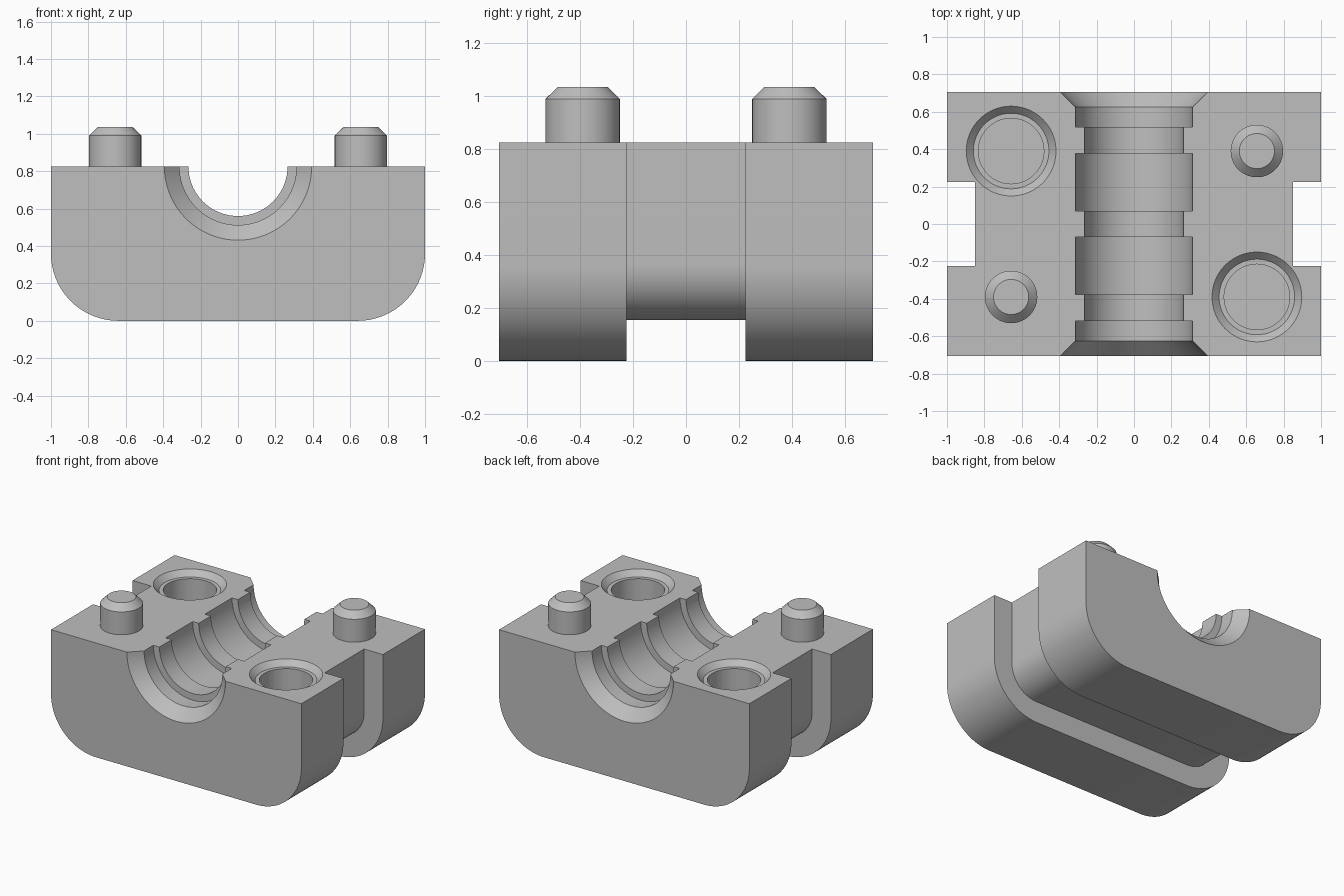
import bpy, bmesh
from math import sin, cos, pi, radians
from mathutils import Matrix

if "Cube" in bpy.data.objects:
    bpy.data.objects.remove(bpy.data.objects["Cube"])

TOP, HALF_DEPTH = 0.825, 0.705

grey = bpy.data.materials.new("plain grey")
grey.use_nodes = True
grey.diffuse_color = (0.52, 0.52, 0.52, 1)
grey.node_tree.nodes["Principled BSDF"].inputs["Base Color"].default_value = (0.52, 0.52, 0.52, 1)


def make_object(name, bm):
    bmesh.ops.recalc_face_normals(bm, faces=bm.faces)
    mesh = bpy.data.meshes.new(name)
    bm.to_mesh(mesh)
    bm.free()
    mesh.materials.append(grey)
    obj = bpy.data.objects.new(name, mesh)
    bpy.context.collection.objects.link(obj)
    return obj


def u_outline(half_width, bottom, radius, top, steps=24):
    """Outline in x and z: flat top, rounded lower corners, left to right."""
    right = []
    for i in range(steps + 1):
        a = pi / 2 * i / steps
        right.append((half_width - radius + radius * sin(a),
                      bottom + radius - radius * cos(a)))
    right.append((half_width, top))
    return [(-x, z) for x, z in reversed(right)] + right


def prism(name, outline, half_depth):
    bm = bmesh.new()
    face = bm.faces.new([bm.verts.new((x, -half_depth, z)) for x, z in outline])
    moved = bmesh.ops.extrude_face_region(bm, geom=[face])["geom"]
    verts = [v for v in moved if isinstance(v, bmesh.types.BMVert)]
    bmesh.ops.translate(bm, verts=verts, vec=(0, 2 * half_depth, 0))
    return make_object(name, bm)


def lathe(name, profile, matrix, sides=72):
    """Solid of revolution from (radius, height) pairs."""
    bm = bmesh.new()
    rings = [[bm.verts.new((r * cos(2 * pi * i / sides), r * sin(2 * pi * i / sides), h))
              for i in range(sides)] for r, h in profile]
    for low, high in zip(rings, rings[1:]):
        for i in range(sides):
            j = (i + 1) % sides
            bm.faces.new((low[i], low[j], high[j], high[i]))
    bm.faces.new(rings[0])
    bm.faces.new(rings[-1])
    bm.transform(matrix)
    return make_object(name, bm)


def activate(obj):
    bpy.ops.object.select_all(action="DESELECT")
    obj.select_set(True)
    bpy.context.view_layer.objects.active = obj


def cut(target, cutter):
    cutter.hide_render = True
    mod = target.modifiers.new("cut", "BOOLEAN")
    mod.operation, mod.solver, mod.object = "DIFFERENCE", "EXACT", cutter
    activate(target)
    bpy.ops.object.modifier_apply(modifier=mod.name)
    bpy.data.objects.remove(cutter)


# Block with rounded lower corners
body = prism("block", u_outline(1.0, 0, 0.36, TOP), HALF_DEPTH)

# Channel running around the sides and underside
inner = u_outline(0.85, 0.155, 0.21, 1.2)
outer = [(1.3, 1.2), (1.3, -0.3), (-1.3, -0.3), (-1.3, 1.2)]
cut(body, prism("channel_cutter", inner + outer, 0.225))

# Stepped bore with flared mouths, axis along the top face
wide, narrow, flare = 0.313, 0.265, 0.495
half_bore = [(narrow, 0.07), (wide, 0.07), (wide, 0.378), (narrow, 0.378),
             (narrow, 0.518), (wide, 0.518), (wide, 0.625), (flare, 0.805)]
bore = [(r, -h) for r, h in reversed(half_bore)] + half_bore
cut(body, lathe("bore_cutter", bore,
                Matrix.Translation((0, 0, TOP)) @ Matrix.Rotation(radians(-90), 4, "X"), 96))

# Sockets and pins on opposite diagonals
socket = [(0.175, -0.28), (0.175, -0.04), (0.202, -0.04), (0.24, 0), (0.24, 0.1)]
pin = [(0.14, -0.02), (0.14, 0.165), (0.094, 0.21)]
px, py = 0.657, 0.39
for side, label in ((1, "left"), (-1, "right")):
    cut(body, lathe("socket_cutter", socket, Matrix.Translation((side * px, -side * py, TOP))))
    peg = lathe(label + "_pin", pin, Matrix.Translation((side * px, side * py, TOP)))
    activate(peg)
    bpy.ops.object.shade_smooth_by_angle(angle=radians(25))

activate(body)
bpy.ops.object.shade_smooth_by_angle(angle=radians(25))
